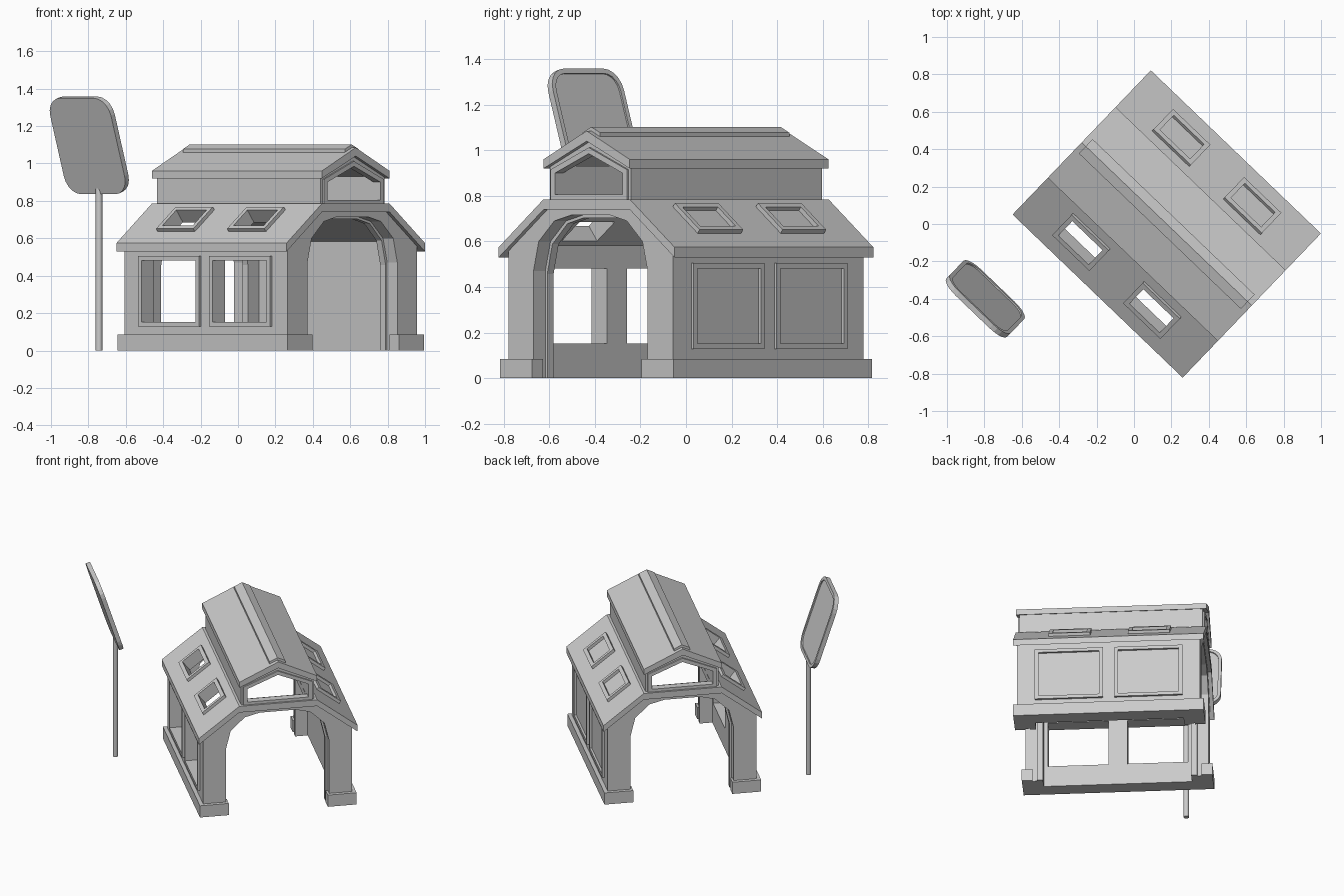
import bpy, bmesh, math
from mathutils import Matrix, Vector

cube = bpy.data.objects.get("Cube")
if cube:
    bpy.data.objects.remove(cube, do_unlink=True)

grey = bpy.data.materials.new("light_grey")
grey.use_nodes = True
COLOUR = (0.6, 0.6, 0.6, 1)
grey.diffuse_color = COLOUR
grey.node_tree.nodes["Principled BSDF"].inputs["Base Color"].default_value = COLOUR

# The house runs along its own x axis, then is turned into place
HOUSE = Matrix.Translation((0.175, 0, 0)) @ Matrix.Rotation(math.radians(-43.8), 4, 'Z')


def axes(x, y, z, origin=(0, 0, 0)):
    m = Matrix((x, y, z)).transposed().to_4x4()
    m.translation = Vector(origin)
    return m


ACROSS = axes((0, 1, 0), (0, 0, 1), (1, 0, 0))  # profile across, extruded lengthwise


def rect(hx, hy, cx=0, cy=0):
    return [(cx - hx, cy - hy), (cx + hx, cy - hy), (cx + hx, cy + hy), (cx - hx, cy + hy)]


def mirrored(half):
    return half + [(-x, y) for x, y in reversed(half) if x]


def make(name, bm, matrix):
    bmesh.ops.recalc_face_normals(bm, faces=bm.faces)
    bm.transform(matrix)
    mesh = bpy.data.meshes.new(name)
    bm.to_mesh(mesh)
    bm.free()
    mesh.materials.append(grey)
    ob = bpy.data.objects.new(name, mesh)
    bpy.context.collection.objects.link(ob)
    return ob


def extrude(name, outer, lo, hi, matrix=ACROSS, inner=None):
    """Prism from an outline, or a frame when an inner outline is given."""
    bm = bmesh.new()
    loops = [[[bm.verts.new((x, y, z)) for x, y in line] for z in (lo, hi)]
             for line in (outer, inner) if line]
    n = len(outer)
    for low, high in loops:
        for i in range(n):
            j = (i + 1) % n
            bm.faces.new((low[i], low[j], high[j], high[i]))
    for k in (0, 1):
        if inner:
            a, b = loops[0][k], loops[1][k]
            for i in range(n):
                j = (i + 1) % n
                bm.faces.new((a[i], a[j], b[j], b[i]))
        else:
            bm.faces.new(loops[0][k])
    return make(name, bm, HOUSE @ matrix)


def cut(ob, cutter):
    mod = ob.modifiers.new("opening", 'BOOLEAN')
    mod.operation, mod.solver, mod.object = 'DIFFERENCE', 'EXACT', cutter
    bpy.context.view_layer.objects.active = ob
    bpy.ops.object.modifier_apply(modifier=mod.name)


def arch_wall(outer, arch):
    """Outline of a wall with an arch standing open at the ground."""
    left = [(-x, y) for x, y in outer]
    return outer + left[::-1] + [(-x, y) for x, y in arch] + arch[::-1]


SIDES = ((1, "left"), (-1, "right"))
WINDOWS = (-0.263, 0.263)
PITCH = math.atan2(0.21, 0.272)
roof_z = lambda v: 0.575 + (0.534 - v) * math.tan(PITCH)

# Long walls, lower roof slopes, windows and skylights
for s, side in SIDES:
    flip = lambda pts: [(s * v, z) for v, z in pts]
    wall = extrude(side + "_wall", flip([(0.42, 0), (0.5, 0), (0.5, 0.57), (0.42, 0.63)]),
                   -0.53, 0.53)
    slab = extrude(side + "_lower_roof", flip([
        (0.534, 0.53), (0.534, 0.575), (0.262, 0.785), (0.205, 0.785), (0.205, 0.74),
        (0.262, 0.74)]), -0.63, 0.63)
    lining = extrude(side + "_roof_lining", flip([
        (0.45, roof_z(0.45) - 0.04), (0.215, roof_z(0.215) - 0.04),
        (0.215, roof_z(0.215) - 0.08), (0.45, roof_z(0.45) - 0.08)]), -0.53, 0.53)
    extrude(side + "_plinth", flip(rect(0.048, 0.0425, 0.479, 0.0425)), -0.63, 0.63)
    for i, u in enumerate(WINDOWS):
        upright = axes((1, 0, 0), (0, 0, 1), (0, s, 0), (u, 0, 0.317))
        cutter = extrude("cutter", rect(0.2, 0.165), 0.3, 0.6, upright)
        cut(wall, cutter)
        bpy.data.objects.remove(cutter, do_unlink=True)
        extrude(f"{side}_window_frame_{i}", rect(0.225, 0.188), 0.49, 0.515, upright,
                rect(0.2, 0.165))
        c, n = math.cos(PITCH), math.sin(PITCH)
        slope = axes((1, 0, 0), (0, -s * c, n), (0, s * n, c), (u, s * 0.38, roof_z(0.38)))
        cutter = extrude("cutter", rect(0.112, 0.068), -0.15, 0.1, slope)
        for part in (slab, lining):
            cut(part, cutter)
        bpy.data.objects.remove(cutter, do_unlink=True)
        extrude(f"{side}_skylight_frame_{i}", rect(0.138, 0.095), -0.01, 0.02, slope,
                rect(0.112, 0.068))

# Arched end walls with an inner rib, leg plinths and a gable window above
ARCH = [(0.347, 0), (0.347, 0.47), (0.315, 0.6), (0.22, 0.69), (0.12, 0.715)]
RIB = [(v * 0.965, z - 0.012 if z else 0) for v, z in ARCH]
GABLE = mirrored([(0.246, 0.74), (0.246, 0.93), (0, 1.05)])
PANE = mirrored([(0.205, 0.805), (0.205, 0.9), (0, 0.985)])
TRIM = mirrored([(0.232, 0.785), (0.232, 0.915), (0, 1.012)])
for s, end in ((1, "front"), (-1, "back")):
    m = ACROSS @ Matrix.Diagonal((1, 1, s, 1))
    extrude(end + "_arch_wall", arch_wall([(0.5, 0), (0.5, 0.56), (0.262, 0.745)], ARCH),
            0.53, 0.605, m)
    extrude(end + "_arch_rib", arch_wall([(0.43, 0), (0.43, 0.6), (0.262, 0.742)], RIB),
            0.49, 0.53, m)
    extrude(end + "_ledge", rect(0.206, 0.0225, 0, 0.7625), 0.52, 0.63, m)
    extrude(end + "_gable", GABLE, 0.565, 0.605, m, PANE)
    extrude(end + "_gable_trim", TRIM, 0.6, 0.617, m, PANE)
    for t, side in SIDES:
        extrude(f"{end}_{side}_leg_plinth", rect(0.097, 0.0425, t * 0.43, 0.0425),
                0.56, 0.63, m)

# Raised upper storey, its roof and ridge cap
for s, side in SIDES:
    extrude(side + "_upper_wall", rect(0.02, 0.095, s * 0.226, 0.835), -0.57, 0.57)
extrude("upper_roof", [(0.262, 0.92), (0.262, 0.96), (0, 1.085), (-0.262, 0.96),
                       (-0.262, 0.92), (0, 1.04)], -0.63, 0.63)
extrude("ridge_cap", [(0.053, 1.05), (0.053, 1.077), (0, 1.102), (-0.053, 1.077),
                      (-0.053, 1.05)], -0.6, 0.6)


# Leaning sign board with rounded corners, and its post
def rounded(hx, hy, r, steps=5):
    pts = []
    for k, (sx, sy) in enumerate(((1, 1), (-1, 1), (-1, -1), (1, -1))):
        for i in range(steps + 1):
            a = math.pi / 2 * (k + i / steps)
            pts.append((sx * (hx - r) + r * math.cos(a), sy * (hy - r) + r * math.sin(a)))
    return pts


lean = math.radians(18)
c, n = math.cos(lean), math.sin(lean)
centre = HOUSE.inverted() @ Vector((-0.795, -0.4, 1.097))
board = axes((1, 0, 0), (0, -n, c), (0, c, n), centre)
extrude("sign_board", rounded(0.225, 0.27, 0.1), -0.015, 0.007, board)
extrude("sign_rim", rounded(0.225, 0.27, 0.1), 0.007, 0.015, board, rounded(0.203, 0.248, 0.08))

bm = bmesh.new()
bmesh.ops.create_cone(bm, cap_ends=True, segments=16, radius1=0.018, radius2=0.018, depth=0.865)
post = make("sign_post", bm, Matrix.Translation((-0.743, -0.348, 0.4325)))
bpy.ops.object.select_all(action='DESELECT')
post.select_set(True)
bpy.context.view_layer.objects.active = post
bpy.ops.object.shade_smooth_by_angle()
